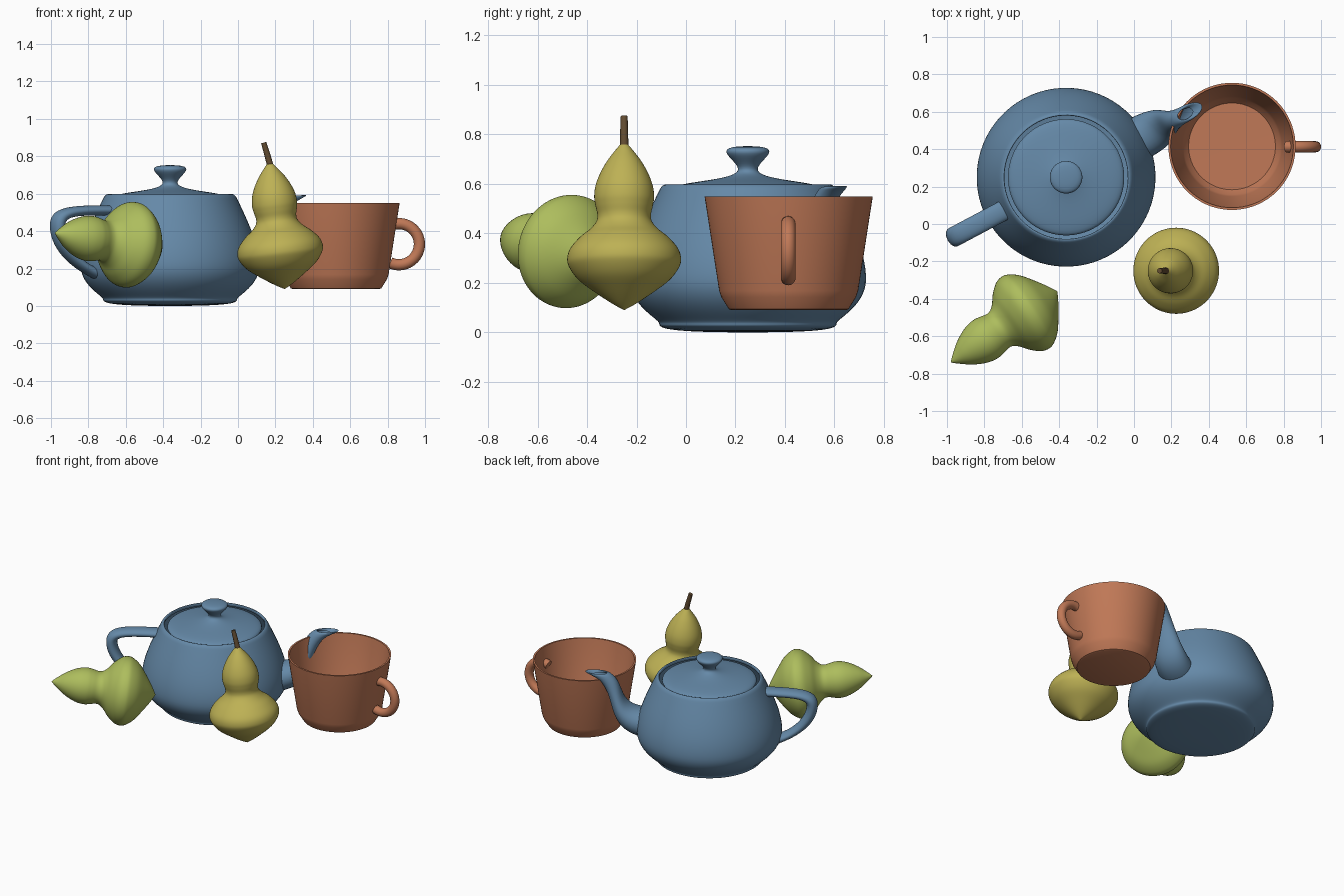
import bpy, bmesh, math
from mathutils import Vector, Matrix

if "Cube" in bpy.data.objects:
    bpy.data.objects.remove(bpy.data.objects["Cube"])


def material(name, rgb):
    m = bpy.data.materials.new(name)
    m.diffuse_color = (*rgb, 1)
    m.use_nodes = True
    m.node_tree.nodes["Principled BSDF"].inputs["Base Color"].default_value = m.diffuse_color
    return m


def make(name, rings, mat, matrix=Matrix(), angle=50):
    """Skin a list of closed rings of points; rings of radius 0 merge to a pole."""
    bm = bmesh.new()
    loops = [[bm.verts.new(p) for p in r] for r in rings]
    for a, b in zip(loops, loops[1:]):
        for i in range(len(a)):
            j = (i + 1) % len(a)
            bm.faces.new((a[i], a[j], b[j], b[i]))
    bmesh.ops.remove_doubles(bm, verts=bm.verts, dist=1e-5)
    bmesh.ops.recalc_face_normals(bm, faces=bm.faces)
    bm.transform(matrix)
    me = bpy.data.meshes.new(name)
    bm.to_mesh(me)
    bm.free()
    me.materials.append(mat)
    ob = bpy.data.objects.new(name, me)
    bpy.context.collection.objects.link(ob)
    bpy.ops.object.select_all(action='DESELECT')
    ob.select_set(True)
    bpy.context.view_layer.objects.active = ob
    bpy.ops.object.shade_smooth_by_angle(angle=math.radians(angle))
    return ob


def bezier(pts, n=14):
    """Chain of cubic segments sharing end points (3k+1 control points)."""
    pts = [Vector(p) for p in pts]
    out = [pts[0]]
    for k in range(0, len(pts) - 1, 3):
        a, b, c, d = pts[k:k + 4]
        for i in range(1, n + 1):
            t = i / n
            s = 1 - t
            out.append(a * s**3 + b * 3 * s * s * t + c * 3 * s * t * t + d * t**3)
    return out


def smooth(pts, n=5):
    """Catmull-Rom curve through the points."""
    p = [Vector(q) for q in pts]
    ctrl = [p[0]]
    for i in range(len(p) - 1):
        t0 = (p[i + 1] - p[max(i - 1, 0)]) / 6
        t1 = (p[min(i + 2, len(p) - 1)] - p[i]) / 6
        ctrl += [p[i] + t0, p[i + 1] - t1, p[i + 1]]
    return bezier(ctrl, n)


def lathe(name, profile, mat, matrix=Matrix(), sides=72, angle=50):
    rings = [[(r * math.cos(2 * math.pi * i / sides), r * math.sin(2 * math.pi * i / sides), z)
              for i in range(sides)] for r, z in profile]
    return make(name, rings, mat, matrix, angle)


def flat_tube(name, inner, outer, width, mat, matrix):
    """Tube between two side curves, with a rounded section of the given width."""
    rings = []
    for a, b, w in zip(bezier(inner), bezier(outer), bezier([(x, 0) for x in width])):
        half = bezier([(a.x, 0, a.y), (a.x, w.x, a.y), (b.x, w.x, b.y), (b.x, 0, b.y)])
        rings.append(half + [Vector((p.x, -p.y, p.z)) for p in half[-2:0:-1]])
    return make(name, rings, mat, matrix)


def round_tube(name, path, radii, mat, sides=20):
    """Capped round tube along a path lying in an xz plane."""
    path = [Vector(p) for p in path]
    rings = [[path[0]] * sides]
    for i, p in enumerate(path):
        t = (path[min(i + 1, len(path) - 1)] - path[max(i - 1, 0)]).normalized()
        u = Vector((0, 1, 0))
        v = t.cross(u)
        rings.append([p + radii[i] * (u * math.cos(2 * math.pi * k / sides) + v * math.sin(2 * math.pi * k / sides))
                      for k in range(sides)])
    rings.append([path[-1]] * sides)
    return make(name, rings, mat)


blue = material("blue_glaze", (0.13, 0.25, 0.39))
clay = material("terracotta", (0.53, 0.19, 0.095))
yellow = material("yellow_skin", (0.51, 0.44, 0.09))
green = material("green_skin", (0.42, 0.51, 0.11))
brown = material("stem_brown", (0.12, 0.07, 0.03))

# Teapot, turned so the spout points right and back
pot = Matrix.Translation((-0.363, 0.25, 0)) @ Matrix.Rotation(math.radians(28), 4, 'Z') @ Matrix.Scale(0.239, 4)
lathe("teapot_body", bezier([
    (1.4, 2.4), (1.3375, 2.53125), (1.4375, 2.53125), (1.5, 2.4),
    (1.75, 1.875), (2, 1.35), (2, 0.9),
    (2, 0.45), (1.5, 0.225), (1.5, 0.15),
    (1.5, 0.075), (1.425, 0), (0, 0)]), blue, pot)
lathe("teapot_lid", bezier([
    (0, 3.15), (0.8, 3.15), (0, 2.85), (0.2, 2.7),
    (0.4, 2.55), (1.3, 2.55), (1.3, 2.4)]), blue, pot)
flat_tube("teapot_handle",
          [(-1.6, 2.025), (-2.3, 2.025), (-2.7, 2.025), (-2.7, 1.8), (-2.7, 1.575), (-2.5, 1.125), (-2, 0.9)],
          [(-1.5, 2.25), (-2.5, 2.25), (-3, 2.25), (-3, 1.8), (-3, 1.35), (-2.65, 0.9375), (-1.9, 0.6)],
          [0.3] * 7, blue, pot)
flat_tube("teapot_spout",
          [(1.7, 1.425), (2.6, 1.425), (2.3, 2.1), (2.7, 2.4), (2.8, 2.475), (2.9, 2.475), (2.8, 2.4)],
          [(1.7, 0.6), (3.1, 0.825), (2.4, 2.025), (3.3, 2.4), (3.525, 2.494), (3.45, 2.513), (3.2, 2.4)],
          [0.66, 0.66, 0.25, 0.25, 0.25, 0.15, 0.15], blue, pot)

# Cup with an open, thin-walled bowl and a ring handle
lathe("cup_bowl", [(0, 0.09), (0.232, 0.09), (0.242, 0.094), (0.272, 0.142), (0.281, 0.168), (0.34, 0.55),
                   (0.328, 0.55), (0.268, 0.17), (0.258, 0.145), (0.232, 0.112), (0, 0.11)],
      clay, Matrix.Translation((0.524, 0.415, 0)), angle=35)
arc = [math.radians(-115 + 230 * i / 32) for i in range(33)]
round_tube("cup_handle", [(0.86 + 0.11 * math.cos(a), 0.413, 0.33 + 0.11 * math.sin(a)) for a in arc],
           [0.03] * 33, clay)

# Two pears sharing one profile, each set along its own axis
pear = smooth([(0, 0), (0.05, 0.028), (0.12, 0.075), (0.185, 0.125), (0.222, 0.175), (0.23, 0.21),
               (0.218, 0.25), (0.18, 0.295), (0.137, 0.33), (0.113, 0.36), (0.108, 0.388), (0.116, 0.425),
               (0.121, 0.46), (0.116, 0.505), (0.098, 0.555), (0.07, 0.605), (0.04, 0.645), (0.015, 0.675), (0, 0.69)])


def add_pear(name, base, tip, mat):
    axis = Vector(tip) - Vector(base)
    lathe(name, pear, mat, Matrix.Translation(base) @ axis.to_track_quat('Z', 'Y').to_matrix().to_4x4())


add_pear("standing_pear", (0.25, -0.25, 0.09), (0.168, -0.25, 0.775), yellow)
add_pear("lying_pear", (-0.41, -0.36, 0.30), (-0.98, -0.74, 0.39), green)

# Stem of the standing pear
round_tube("pear_stem", [(0.178, -0.25, 0.73), (0.17, -0.25, 0.76), (0.155, -0.25, 0.815), (0.137, -0.25, 0.873)],
           [0.018, 0.017, 0.016, 0.014], brown, 12)
